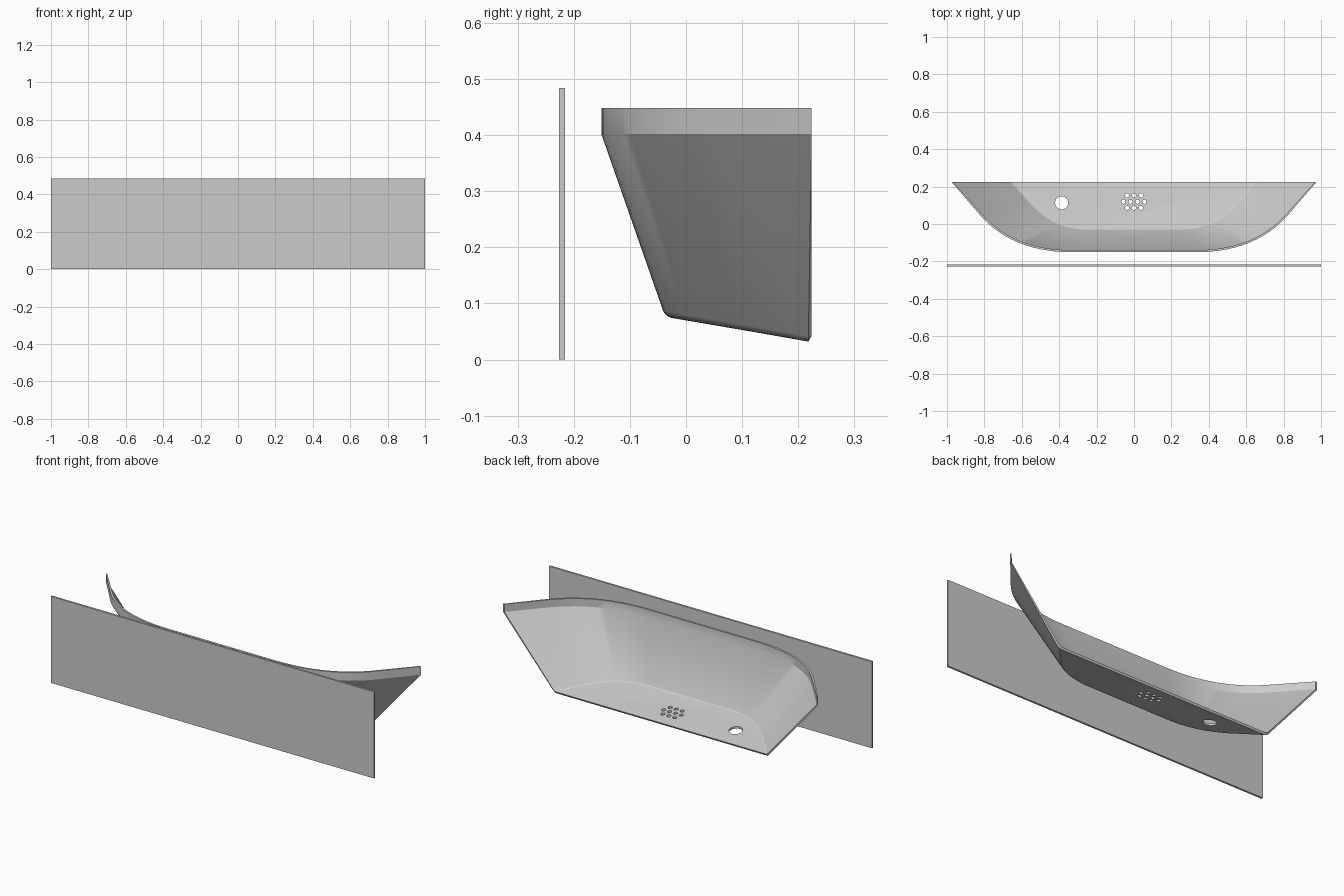
import bpy, bmesh, math
from mathutils import Vector

cube = bpy.data.objects.get("Cube")
if cube:
    bpy.data.objects.remove(cube, do_unlink=True)

grey = bpy.data.materials.new("light_grey")
grey.use_nodes = True
grey.diffuse_color = (0.6, 0.6, 0.6, 1)
grey.node_tree.nodes["Principled BSDF"].inputs["Base Color"].default_value = (0.6, 0.6, 0.6, 1)

BACK = 0.224
THICK = 0.011


def make_object(name, bm):
    mesh = bpy.data.meshes.new(name)
    bm.to_mesh(mesh)
    bm.free()
    mesh.materials.append(grey)
    obj = bpy.data.objects.new(name, mesh)
    bpy.context.collection.objects.link(obj)
    return obj


def activate(obj):
    bpy.ops.object.select_all(action='DESELECT')
    obj.select_set(True)
    bpy.context.view_layer.objects.active = obj


def apply(obj, mod):
    activate(obj)
    bpy.ops.object.modifier_apply(modifier=mod.name)


def outline(back, start, corner, end, steps=14):
    """Half outline: straight side, then a curve into the straight front; mirrored."""
    a, b, c = Vector(start), Vector(corner), Vector(end)
    half = [Vector((back, BACK))]
    for i in range(steps + 1):
        t = i / steps
        half.append(a * (1 - t) ** 2 + b * 2 * t * (1 - t) + c * t * t)
    return half + [Vector((-p.x, p.y)) for p in reversed(half)]


def floor_z(y):
    return 0.074 - 0.169 * (y + 0.025)


# Flat front panel
bm = bmesh.new()
bmesh.ops.create_cube(bm, size=1)
for v in bm.verts:
    v.co = (v.co.x * 2, v.co.y * 0.011 - 0.221, (v.co.z + 0.5) * 0.484)
make_object("front_panel", bm)

# Tray shell: upright rim, sloping wall and tilted floor
rim = outline(-0.975, (-0.83, 0.055), (-0.655, -0.151), (-0.33, -0.151))
base = outline(-0.66, (-0.57, 0.119), (-0.438, -0.037), (-0.25, -0.037))
bm = bmesh.new()
rows = [[bm.verts.new((p.x, p.y, z)) for p in rim] for z in (0.448, 0.402)]
rows.append([bm.verts.new((p.x, p.y, floor_z(p.y))) for p in base])
for upper, lower in zip(rows, rows[1:]):
    for i in range(len(upper) - 1):
        bm.faces.new((upper[i], lower[i], lower[i + 1], upper[i + 1]))
floor = bm.faces.new(rows[-1])
bmesh.ops.recalc_face_normals(bm, faces=bm.faces)
bm.normal_update()
if floor.normal.z > 0:
    bmesh.ops.reverse_faces(bm, faces=bm.faces)
# Rounded edge between wall and floor
edges = [e for e in floor.edges if not e.is_boundary]
bmesh.ops.bevel(bm, geom=edges, offset=0.012, segments=4, profile=0.5, affect='EDGES')
tray = make_object("tray", bm)

shell = tray.modifiers.new("shell", 'SOLIDIFY')
shell.thickness = THICK
shell.offset = -1
shell.use_even_offset = True
apply(tray, shell)
# Straight cut along the open back, slightly undercut at the bottom
for v in tray.data.vertices:
    if v.co.y > 0.205:
        v.co.y = 0.218 if v.co.z < 0.042 else BACK

# Round drain hole and cluster of small holes
holes = [(-0.387, 0.113, 0.035)]
for row, count in ((-1, 3), (0, 4), (1, 3)):
    for i in range(count):
        holes.append(((i - (count - 1) / 2) * 0.037, 0.119 + row * 0.033, 0.011))
bm = bmesh.new()
for x, y, r in holes:
    made = bmesh.ops.create_cone(bm, cap_ends=True, segments=24, radius1=r, radius2=r, depth=0.16)
    bmesh.ops.translate(bm, verts=made["verts"], vec=(x, y, 0.06))
cutter = make_object("hole_cutter", bm)
cutter.hide_render = True
cut = tray.modifiers.new("holes", 'BOOLEAN')
cut.operation = 'DIFFERENCE'
cut.solver = 'EXACT'
cut.object = cutter
apply(tray, cut)
bpy.data.objects.remove(cutter, do_unlink=True)

activate(tray)
bpy.ops.object.shade_smooth_by_angle(angle=math.radians(25))
